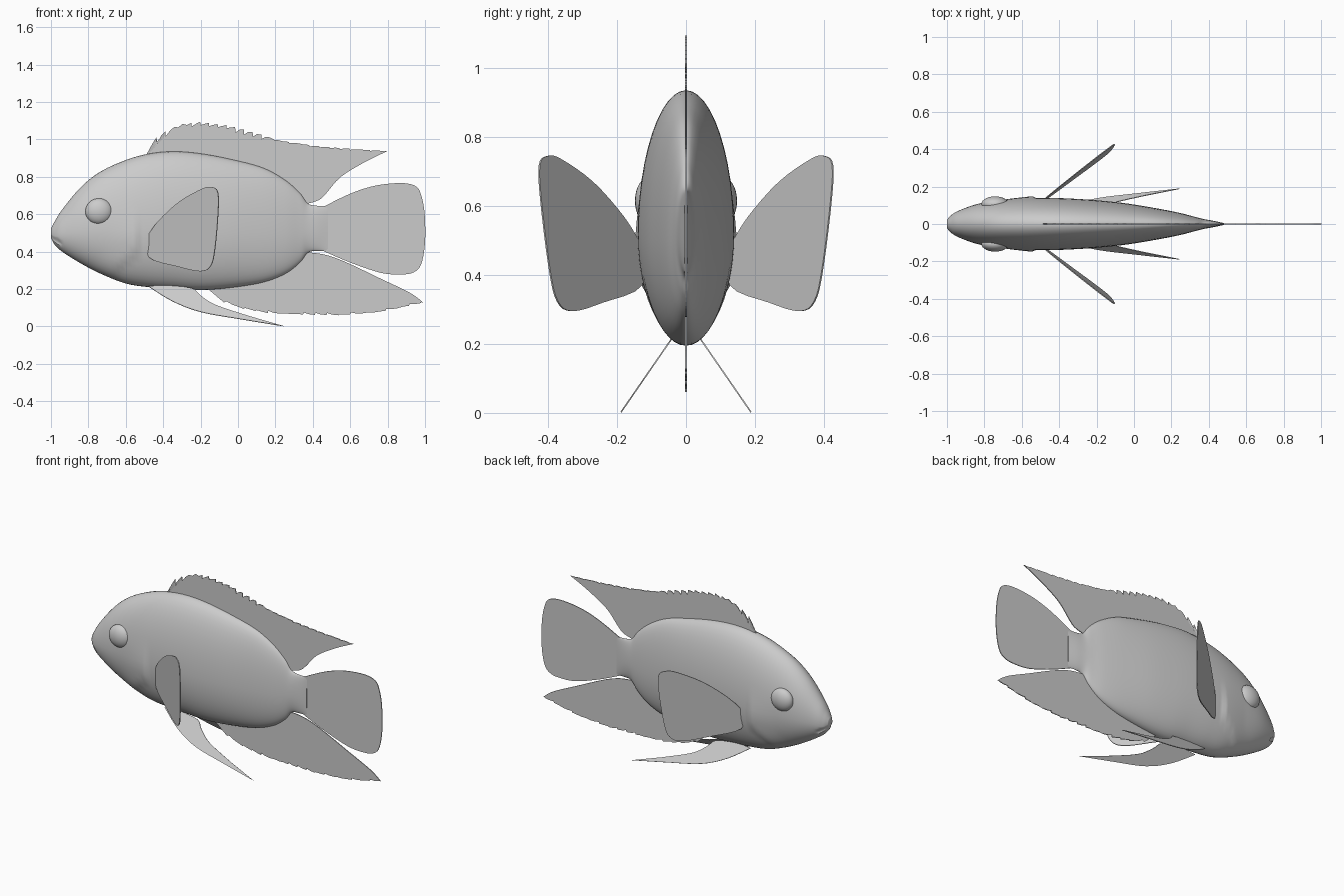
import bpy, bmesh, math

if "Cube" in bpy.data.objects:
    bpy.data.objects.remove(bpy.data.objects["Cube"])

grey = bpy.data.materials.new("fish grey")
grey.diffuse_color = (0.6, 0.6, 0.6, 1)
grey.use_nodes = True
grey.node_tree.nodes["Principled BSDF"].inputs["Base Color"].default_value = grey.diffuse_color


def finish(name, bm, smooth=None):
    bmesh.ops.recalc_face_normals(bm, faces=bm.faces[:])
    me = bpy.data.meshes.new(name)
    bm.to_mesh(me)
    bm.free()
    ob = bpy.data.objects.new(name, me)
    bpy.context.collection.objects.link(ob)
    me.materials.append(grey)
    if smooth:
        bpy.ops.object.select_all(action='DESELECT')
        ob.select_set(True)
        bpy.context.view_layer.objects.active = ob
        bpy.ops.object.shade_smooth_by_angle(angle=math.radians(smooth))
    return ob


def spline(pts, steps):
    """Catmull-Rom curve through points of any dimension."""
    out = []
    for i in range(len(pts) - 1):
        a, b = pts[max(i - 1, 0)], pts[i]
        c, d = pts[i + 1], pts[min(i + 2, len(pts) - 1)]
        for s in range(steps):
            t = s / steps
            out.append(tuple(0.5 * (2 * q + (r - p) * t + (2 * p - 5 * q + 4 * r - u) * t * t
                                    + (3 * q - p - 3 * r + u) * t ** 3)
                             for p, q, r, u in zip(a, b, c, d)))
    return out + [tuple(pts[-1])]


def fin(name, outline, y_of=lambda x, z: 0.0, thick=0.005):
    """Thin sheet from an x-z outline, with y given by a rule."""
    bm = bmesh.new()
    bm.faces.new([bm.verts.new((x, y_of(x, z), z)) for x, z in outline])
    bmesh.ops.triangulate(bm, faces=bm.faces[:])
    ob = finish(name, bm)
    mod = ob.modifiers.new("thickness", 'SOLIDIFY')
    mod.thickness = thick
    mod.offset = 0
    return ob


def height(curve, x):
    for (x0, z0), (x1, z1) in zip(curve, curve[1:]):
        if x <= x1:
            return z0 + (z1 - z0) * (x - x0) / (x1 - x0)
    return curve[-1][1]


def teeth(curve, x0, x1, count, depth0, depth1):
    """Backward-leaning saw edge hanging from a curve."""
    pts, step = [], (x1 - x0) / count
    for i in range(count):
        x = x0 + i * step
        d = depth0 + (depth1 - depth0) * i / count
        pts += [(x, height(curve, x) - d),
                (x + step * 0.45, height(curve, x + step * 0.45) - d * 0.25),
                (x + step * 0.95, height(curve, x + step * 0.95)),
                (x + step * 0.99, height(curve, x + step) - d * 0.5)]
    return pts


# Body: x, top, bottom, half width
stations = [(-1.0, .525, .475, .022), (-.98, .562, .437, .045), (-.94, .625, .40, .07),
            (-.845, .74, .34, .105), (-.74, .825, .285, .125), (-.60, .89, .23, .138),
            (-.47, .925, .21, .14), (-.34, .936, .202, .136), (-.2, .925, .195, .127),
            (-.04, .895, .207, .11), (.13, .85, .235, .082), (.25, .785, .28, .058),
            (.33, .715, .34, .037), (.375, .657, .395, .026), (.43, .645, .404, .016),
            (.48, .645, .40, .005)]
SIDES = 48
bm = bmesh.new()
rings = []
for x, top, bot, w in spline(stations, 7):
    mid = bot + 0.43 * (top - bot)
    ring = []
    for k in range(SIDES):
        a = 2 * math.pi * k / SIDES
        s = math.sin(a)
        y = w * math.cos(a)
        z = mid + s * ((top - mid) if s > 0 else (mid - bot))
        # gill cover flares out up to its rear edge
        d = -0.54 - 1.04 * max(0, 0.4 - z) - x
        if 0 < d < 0.16:
            y *= 1 + 0.07 * (1 - d / 0.16) * min(1, max(0, (0.62 - z) / 0.15))
        # mouth groove
        if x < -0.94 and abs(z - (0.478 - 0.6 * (x + 1))) < 0.009:
            y *= 0.86
        ring.append(bm.verts.new((x, y, z)))
    rings.append(ring)
for r0, r1 in zip(rings, rings[1:]):
    for k in range(SIDES):
        j = (k + 1) % SIDES
        bm.faces.new((r0[k], r0[j], r1[j], r1[k]))
bm.faces.new(rings[0])
bm.faces.new(rings[-1])
finish("body", bm, 40)

# Eyes
for side, label in ((-1, "right"), (1, "left")):
    bm = bmesh.new()
    bmesh.ops.create_uvsphere(bm, u_segments=28, v_segments=16, radius=1)
    for v in bm.verts:
        v.co = (-.743 + v.co.x * .073, side * (.106 + v.co.y * .042), .615 + v.co.z * .07)
    finish("eye_" + label, bm, 60)

# Dorsal fin with spiny front edge
crest = [(-.48, .96), (-.44, 1.01), (-.38, 1.05), (-.3, 1.083), (-.2, 1.095), (-.05, 1.075),
         (.1, 1.035), (.22, .995), (.4, .968), (.6, .95), (.8, .938)]
dorsal = [(-.5, .90)] + teeth(crest, -.48, .22, 15, .045, .02) + teeth(crest, .22, .76, 10, .01, .004)
dorsal += spline([(.8, .938), (.68, .88), (.55, .80), (.47, .71), (.43, .675), (.365, .655)], 4)
dorsal += [(.30, .68), (.2, .75), (0, .83), (-.3, .88)]
fin("dorsal_fin", dorsal)

# Tail fin
fin("tail_fin", spline([(.46, .642), (.6, .71), (.73, .752), (.87, .767), (.95, .75), (.98, .70),
                        (.998, .60), (1.0, .45), (.98, .335), (.94, .29), (.87, .278), (.76, .288),
                        (.6, .342), (.46, .402)], 5))

# Anal fin with lightly ragged lower edge
keel = [(-.16, -.195), (-.08, -.14), (.01, -.098), (.15, -.072), (.33, -.064), (.54, -.06),
        (.76, -.078), (.92, -.112), (.99, -.128)]
edge = [(x, -z) for x, z in teeth(keel, -.09, .98, 17, .014, .008)]
anal = [(-.16, .20), (-.075, .128), (-.08, .15)] + edge
anal += spline([(.99, .128), (.92, .18), (.76, .257), (.57, .347), (.46, .385), (.365, .397)], 4)
anal += [(.28, .33), (.13, .27), (-.04, .235)]
fin("anal_fin", anal)

# Paired pectoral and pelvic fins
pectoral = spline([(-.48, .49), (-.42, .57), (-.31, .67), (-.19, .737), (-.14, .745), (-.108, .72),
                   (-.105, .62), (-.122, .42), (-.145, .325), (-.2, .295), (-.32, .32),
                   (-.475, .37), (-.48, .49)], 4)[:-1]
pelvic = spline([(-.48, .215), (-.35, .135), (-.2, .078), (.01, .04), (.243, .002)], 4)
pelvic += spline([(.06, .055), (-.12, .115), (-.2, .165), (-.25, .205), (-.4, .22)], 4)
for side, label in ((-1, "right"), (1, "left")):
    fin("pectoral_fin_" + label, pectoral,
        lambda x, z: side * (.13 + .75 * (x + .48) + .06 * (z - .45)))
    fin("pelvic_fin_" + label, pelvic, lambda x, z: side * (.19 - .69 * z), .004)
